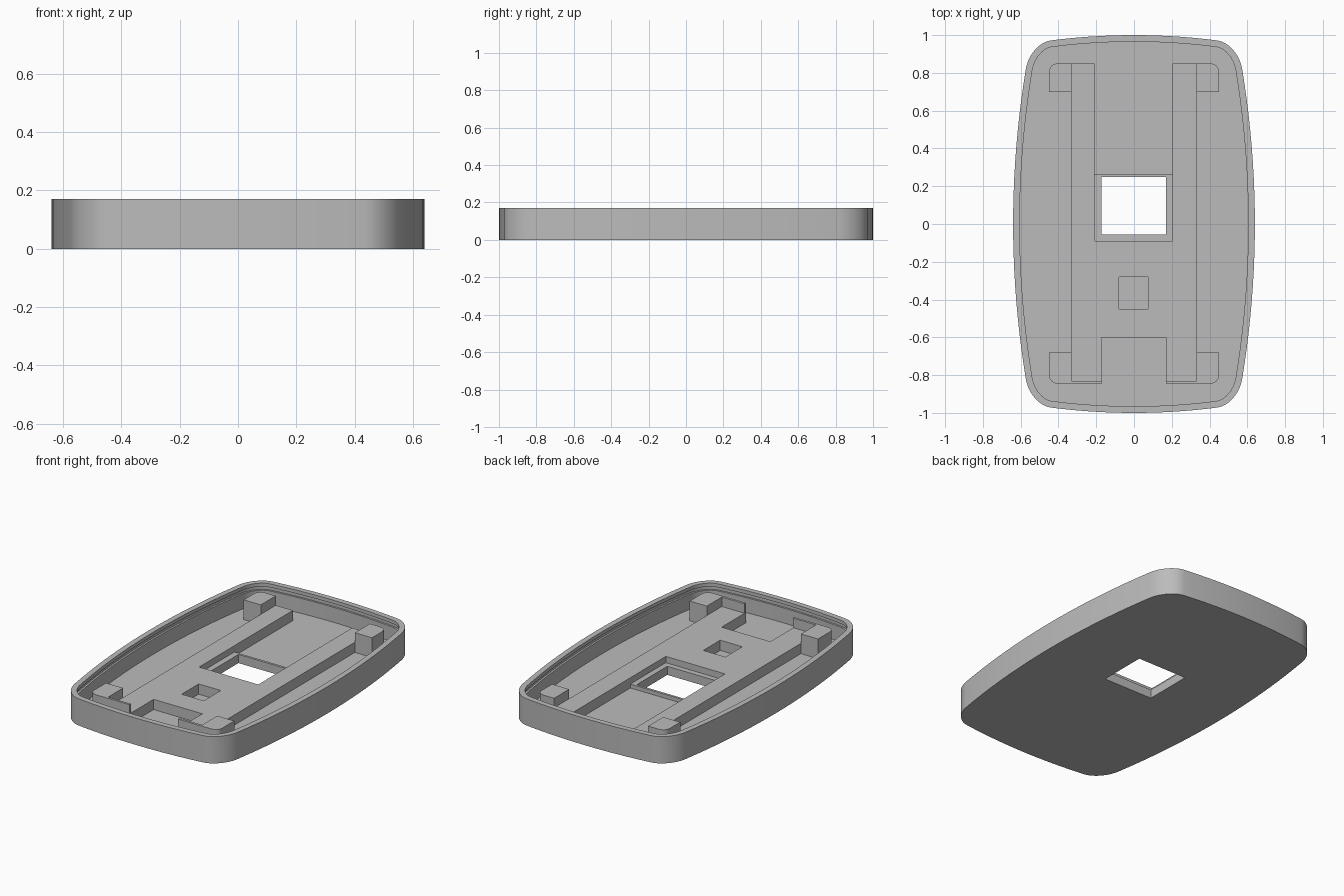
import bpy
import bmesh
from math import sin, cos, pi, radians
from mathutils import Vector

cube = bpy.data.objects.get("Cube")
if cube:
    bpy.data.objects.remove(cube, do_unlink=True)

# Material
grey = bpy.data.materials.new("plain_grey")
grey.use_nodes = True
colour = (0.5, 0.5, 0.5, 1)
grey.diffuse_color = colour
grey.node_tree.nodes["Principled BSDF"].inputs["Base Color"].default_value = colour

HEIGHT, FLOOR, DECK, LEDGE, POST = 0.17, 0.03, 0.095, 0.055, 0.155
BURIED = 0.015  # parts start slightly inside the floor


def loft(name, rings):
    """Closed solid through a list of rings of 3D points."""
    bm = bmesh.new()
    loops = [[bm.verts.new(p) for p in ring] for ring in rings]
    n = len(loops[0])
    for a, b in zip(loops, loops[1:]):
        for i in range(n):
            j = (i + 1) % n
            bm.faces.new((a[i], a[j], b[j], b[i]))
    bm.faces.new(loops[0])
    bm.faces.new(loops[-1])
    bmesh.ops.recalc_face_normals(bm, faces=bm.faces)
    mesh = bpy.data.meshes.new(name)
    bm.to_mesh(mesh)
    bm.free()
    mesh.materials.append(grey)
    obj = bpy.data.objects.new(name, mesh)
    bpy.context.collection.objects.link(obj)
    return obj


def prism(name, pts, z0, z1):
    return loft(name, [[(x, y, z) for x, y in pts] for z in (z0, z1)])


def box(name, x0, x1, y0, y1, z0, z1):
    return prism(name, [(x0, y0), (x1, y0), (x1, y1), (x0, y1)], z0, z1)


def cut(obj, *bounds):
    """Cut a box out of an object and discard the cutter."""
    cutter = box("cutter", *bounds)
    cutter.hide_render = True
    mod = obj.modifiers.new("cut", 'BOOLEAN')
    mod.operation, mod.solver, mod.object = 'DIFFERENCE', 'EXACT', cutter
    deps = bpy.context.evaluated_depsgraph_get()
    mesh = bpy.data.meshes.new_from_object(obj.evaluated_get(deps))
    obj.modifiers.clear()
    obj.data = mesh
    bpy.data.objects.remove(cutter, do_unlink=True)


def quarter_outline():
    """Bowed side, rounded corner and bowed end, from +x round to +y."""
    side = lambda y: Vector((0.64 - 0.1 * y * y, y))
    end = lambda x: Vector((x, 1 - 0.145 * x * x))
    pts = [side(0.82 * i / 10) for i in range(11)]
    a, d, tip = side(0.82), end(0.44), Vector((0.551, 0.957))
    b, c = a.lerp(tip, 0.56), d.lerp(tip, 0.56)
    for i in range(1, 12):
        t = i / 12
        s = 1 - t
        pts.append(a * s**3 + b * 3 * s * s * t + c * 3 * s * t * t + d * t**3)
    return pts + [end(0.44 * (1 - i / 8)) for i in range(9)]


# Full outline by mirroring the quarter
q = quarter_outline()
half = q + [Vector((-p.x, p.y)) for p in reversed(q[:-1])]
outline = half + [Vector((p.x, -p.y)) for p in reversed(half[1:-1])]


def ring(inset, z):
    out = []
    for i, p in enumerate(outline):
        t = (outline[(i + 1) % len(outline)] - outline[i - 1]).normalized()
        out.append((p.x - t.y * inset, p.y + t.x * inset, z))
    return out


# Tray shell with a shallow groove under the rim
WALL, GROOVE = 0.035, 0.023
tray = loft("tray_shell", [
    ring(0, 0), ring(0, HEIGHT), ring(WALL, HEIGHT),
    ring(WALL, 0.148), ring(GROOVE, 0.148), ring(GROOVE, 0.125),
    ring(WALL, 0.125), ring(WALL, FLOOR)])
window = (-0.172, 0.17, -0.055, 0.25, -0.1, 0.3)
cut(tray, *window)

# Raised deck with rear channel, front notch and square pocket
deck = box("raised_deck", -0.33, 0.33, -0.83, 0.85, BURIED, DECK)
cut(deck, -0.21, 0.205, -0.09, 0.9, 0, 0.3)
cut(deck, -0.172, 0.17, -0.9, -0.6, 0, 0.3)
cut(deck, -0.08, 0.075, -0.45, -0.28, 0, 0.3)

# Ledge framing the window
frame = box("window_ledge", -0.21, 0.205, -0.09, 0.265, BURIED, LEDGE)
cut(frame, *window)


# Corner posts, rounded on their outer corner, and thin front plates
def post(name, sx, inner, outer):
    r, sy = 0.045, (1 if outer > 0 else -1)
    pts = [(0.33, inner), (0.45, inner)]
    for i in range(7):
        a = i / 6 * pi / 2
        pts.append((0.45 - r + r * cos(a), outer - sy * (r - r * sin(a))))
    pts.append((0.33, outer))
    return prism(name, [(sx * x, y) for x, y in pts], BURIED, POST)


parts = [tray]
for sx, label in ((1, "left"), (-1, "right")):
    parts.append(post("back_post_" + label, sx, 0.70, 0.85))
    parts.append(post("front_post_" + label, sx, -0.68, -0.845))
    x0, x1 = sorted((sx * 0.17, sx * 0.33))
    box("front_plate_" + label, x0, x1, -0.845, -0.83, BURIED, POST)

# Smooth the curved walls and keep the edges crisp
bpy.ops.object.select_all(action='DESELECT')
for obj in parts:
    obj.select_set(True)
bpy.context.view_layer.objects.active = tray
bpy.ops.object.shade_smooth_by_angle(angle=radians(30))
